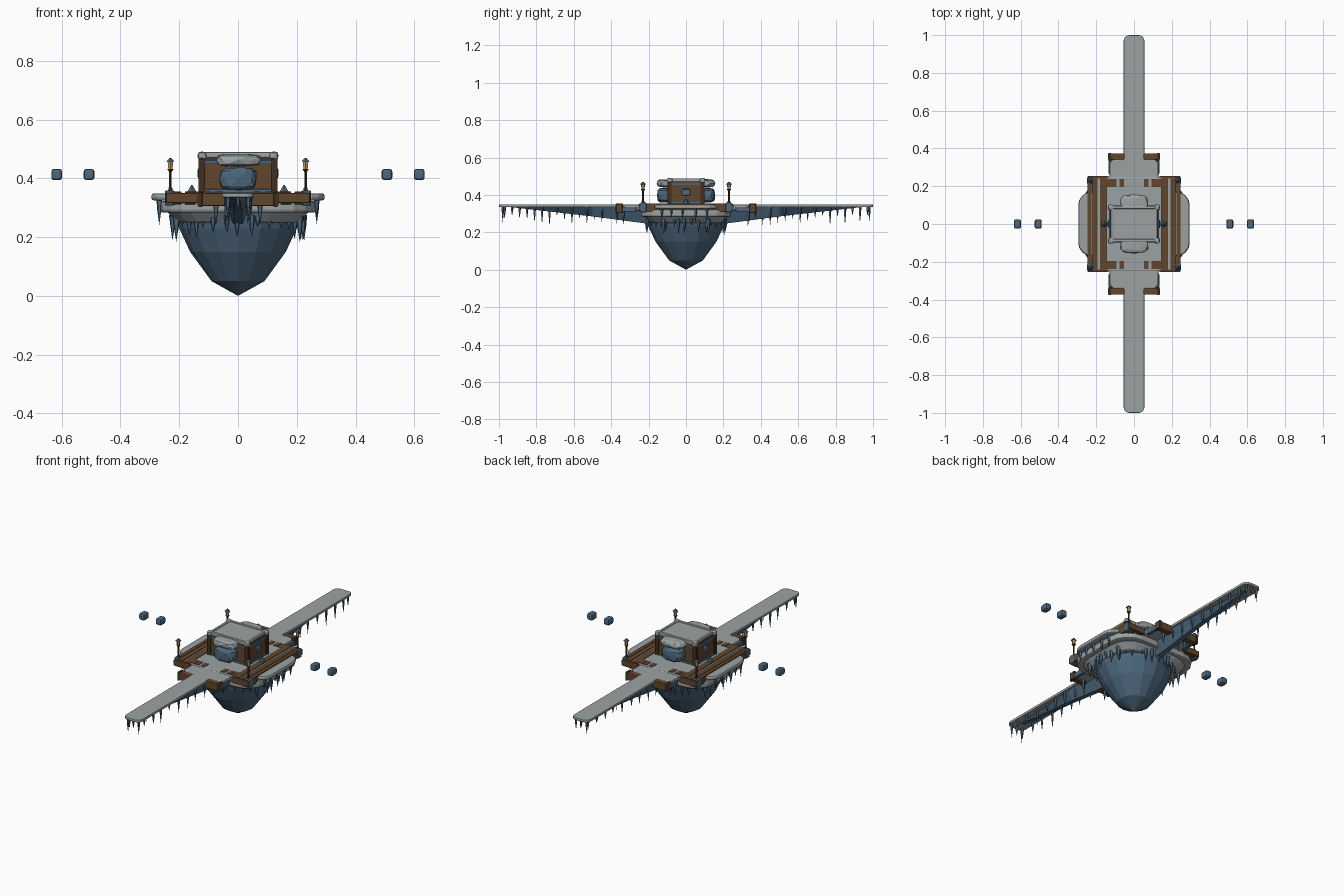
import bpy, bmesh, math, random
from mathutils import Matrix, Vector

random.seed(4)
if "Cube" in bpy.data.objects:
    bpy.data.objects.remove(bpy.data.objects["Cube"])


def material(name, rgb):
    m = bpy.data.materials.new(name)
    m.use_nodes = True
    m.diffuse_color = (*rgb, 1)
    m.node_tree.nodes["Principled BSDF"].inputs["Base Color"].default_value = (*rgb, 1)
    return m


SNOW = material("snow grey", (0.33, 0.36, 0.365))
ICE = material("ice blue", (0.075, 0.14, 0.21))
WOOD = material("brown wood", (0.12, 0.062, 0.027))
DARK = material("dark wood", (0.05, 0.028, 0.014))
GLOW = material("lamp amber", (0.6, 0.34, 0.1))


def finish(name, bm, mat, bevel=0):
    bmesh.ops.recalc_face_normals(bm, faces=bm.faces)
    me = bpy.data.meshes.new(name)
    bm.to_mesh(me)
    bm.free()
    me.materials.append(mat)
    ob = bpy.data.objects.new(name, me)
    bpy.context.collection.objects.link(ob)
    if bevel:
        mod = ob.modifiers.new("bevel", "BEVEL")
        mod.width, mod.segments, mod.limit_method = bevel, 2, "ANGLE"
    return ob


def add_box(bm, c, s):
    bmesh.ops.create_cube(bm, size=1, matrix=Matrix.Translation(c) @ Matrix.Diagonal((*s, 1)))


def box(name, c, s, mat, bevel=0):
    bm = bmesh.new()
    add_box(bm, c, s)
    return finish(name, bm, mat, bevel)


def add_cone(bm, c, r1, r2, h, sides=6):
    bmesh.ops.create_cone(bm, cap_ends=True, segments=sides, radius1=r1, radius2=r2, depth=h,
                          matrix=Matrix.Translation(c))


def icicle(bm, x, y, top, length, r=0.009):
    add_cone(bm, (x, y, top - length * 0.2), r * 0.75, r, length * 0.4, 5)
    add_cone(bm, (x, y, top - length * 0.7), 0, r * 0.75, length * 0.6, 5)


def blob(name, c, s, mat, jitter=0.08):
    bm = bmesh.new()
    bmesh.ops.create_icosphere(bm, subdivisions=2, radius=1)
    for v in bm.verts:
        # push the sphere toward a rounded block
        v.co = Vector([math.copysign(abs(a) ** 0.6, a) for a in v.co])
        v.co *= 1 - random.random() * jitter
        v.co = Vector([c[i] + v.co[i] * s[i] for i in range(3)])
    return finish(name, bm, mat)


def slab(name, w, d, z0, z1, corner, mat, y=0, bevel=0.006, shrink=1):
    """Rounded rectangle extruded upward; shrink narrows its underside."""
    bm = bmesh.new()
    rings = []
    for z, k in ((z0, shrink), (z1, 1)):
        ring = []
        for q in range(4):
            sx, sy = ((1, 1), (-1, 1), (-1, -1), (1, -1))[q]
            for i in range(5):
                a = math.radians(90 * q + 22.5 * i)
                ring.append(bm.verts.new(((sx * (w - corner) + corner * math.cos(a)) * k,
                                          y + (sy * (d - corner) + corner * math.sin(a)) * k, z)))
        rings.append(ring)
    bm.faces.new(rings[0])
    bm.faces.new(rings[1])
    n = len(rings[0])
    for i in range(n):
        j = (i + 1) % n
        bm.faces.new((rings[0][i], rings[0][j], rings[1][j], rings[1][i]))
    return finish(name, bm, mat, bevel)


# Faceted ice keel
bm = bmesh.new()
levels = [(0.05, 0.09), (0.15, 0.163), (0.23, 0.2), (0.29, 0.215)]
tip = bm.verts.new((0, 0, 0))
rings = [[bm.verts.new((r * math.cos(a * math.tau / 16), r * math.sin(a * math.tau / 16), z))
          for a in range(16)] for z, r in levels]
for i in range(16):
    j = (i + 1) % 16
    bm.faces.new((tip, rings[0][j], rings[0][i]))
    for lo, hi in zip(rings, rings[1:]):
        bm.faces.new((lo[i], lo[j], hi[j], hi[i]))
bm.faces.new(rings[-1])
finish("ice_keel", bm, ICE)

# Snow platform, layered
slab("snow_underside", 0.245, 0.225, 0.25, 0.29, 0.13, SNOW, shrink=0.84)
slab("snow_platform", 0.265, 0.24, 0.283, 0.322, 0.12, SNOW, bevel=0.01)
slab("side_terraces", 0.295, 0.17, 0.324, 0.349, 0.07, SNOW, bevel=0.01)
slab("walkway_snow", 0.13, 0.345, 0.318, 0.349, 0.035, SNOW, bevel=0.008)
slab("middle_snow", 0.15, 0.25, 0.318, 0.352, 0.02, SNOW)

# Plank decks on both sides and their end beams
for side, sx in (("left", 1), ("right", -1)):
    bm = bmesh.new()
    for x, w, d in ((0.163, 0.036, 0.25), (0.207, 0.03, 0.25), (0.235, 0.022, 0.235)):
        add_box(bm, (sx * x, 0, 0.333), (w, 2 * d, 0.044))
    finish(side + "_deck_planks", bm, WOOD, 0.003)
    box(side + "_deck_gap", (sx * 0.186, 0, 0.332), (0.016, 0.48, 0.036), SNOW)
    for end, sy in (("back", 1), ("front", -1)):
        tag = f"{end}_{side}"
        box(tag + "_corner_ice", (sx * 0.232, sy * 0.228, 0.333), (0.034, 0.034, 0.052), ICE, 0.006)
        box(tag + "_cross_beam", (sx * 0.19, sy * 0.246, 0.333), (0.11, 0.018, 0.034), WOOD, 0.003)
        box(tag + "_end_block", (sx * 0.091, sy * 0.357, 0.328), (0.095, 0.034, 0.044), WOOD, 0.004)
        box(tag + "_end_cap", (sx * 0.128, sy * 0.357, 0.328), (0.014, 0.04, 0.05), DARK, 0.003)
        box(tag + "_brace", (sx * 0.125, sy * 0.31, 0.323), (0.02, 0.09, 0.026), ICE, 0.004)
        # loose planks showing through the snow
        bm = bmesh.new()
        for x in (0.065, 0.105, 0.133):
            add_box(bm, (sx * x, sy * 0.217, 0.351), (0.026, 0.042, 0.007))
        finish(tag + "_floor_planks", bm, WOOD)
        # lamp post
        p = (sx * 0.23, sy * 0.23)
        bm = bmesh.new()
        add_cone(bm, (*p, 0.358), 0.011, 0.007, 0.02)
        add_cone(bm, (*p, 0.393), 0.005, 0.005, 0.06)
        add_cone(bm, (*p, 0.426), 0.005, 0.012, 0.01)
        finish(tag + "_lamp_post", bm, DARK)
        bm = bmesh.new()
        add_cone(bm, (*p, 0.444), 0.008, 0.011, 0.028)
        finish(tag + "_lamp_light", bm, GLOW)
        bm = bmesh.new()
        add_cone(bm, (*p, 0.463), 0.016, 0.004, 0.012)
        finish(tag + "_lamp_cap", bm, ICE)
    # small ice crystal and round crest beside the house
    bm = bmesh.new()
    add_cone(bm, (sx * 0.157, 0, 0.363), 0.022, 0.002, 0.03)
    finish(side + "_ice_crystal", bm, ICE)
    blob(side + "_wall_crest", (sx * 0.13, 0, 0.418), (0.009, 0.024, 0.018), ICE)
    # floating ice stones
    for n, x in (("inner", 0.507), ("outer", 0.617)):
        box(f"{side}_{n}_floating_stone", (sx * x, 0, 0.413), (0.037, 0.05, 0.039), ICE, 0.01)

# Central house
box("house_walls", (0, 0, 0.41), (0.256, 0.186, 0.13), WOOD)
box("house_base_trim", (0, 0, 0.357), (0.264, 0.194, 0.012), ICE, 0.003)
box("house_top_trim", (0, 0, 0.456), (0.264, 0.194, 0.012), ICE, 0.003)
bm = bmesh.new()
for sx in (1, -1):
    for sy in (1, -1):
        add_box(bm, (sx * 0.123, sy * 0.088, 0.41), (0.022, 0.022, 0.12))
finish("house_corner_posts", bm, DARK)
slab("roof_snow", 0.125, 0.092, 0.465, 0.484, 0.02, SNOW)
bm = bmesh.new()
for s in (1, -1):
    add_box(bm, (0, s * 0.088, 0.479), (0.25, 0.016, 0.02))
    add_box(bm, (s * 0.116, 0, 0.479), (0.016, 0.18, 0.02))
finish("roof_frame", bm, SNOW, 0.005)
for sx in (1, -1):
    for sy in (1, -1):
        blob("roof_corner_snow", (sx * 0.122, sy * 0.088, 0.477), (0.016, 0.016, 0.014), SNOW)
for end, sy in (("back", 1), ("front", -1)):
    blob(end + "_awning_snow", (0, sy * 0.108, 0.462), (0.08, 0.05, 0.023), SNOW)
    blob(end + "_ice_mound", (0, sy * 0.112, 0.398), (0.068, 0.046, 0.042), ICE)

# Long bridges with tapered ice keels
for end, sy in (("back", 1), ("front", -1)):
    slab(end + "_bridge", 0.055, 0.415, 0.335, 0.35, 0.03, SNOW, y=sy * 0.585, bevel=0.003)
    bm = bmesh.new()
    root, mid, far = [[bm.verts.new((x, sy * y, z)) for x, z in ((-w, 0.337), (w, 0.337), (0.3 * w, b), (-0.3 * w, b))]
                      for y, w, b in ((0.16, 0.053, 0.24), (0.5, 0.044, 0.285), (0.93, 0.02, 0.334))]
    for a, b in ((root, mid), (mid, far)):
        for i in range(4):
            j = (i + 1) % 4
            bm.faces.new((a[i], a[j], b[j], b[i]))
    bm.faces.new(root)
    bm.faces.new(far)
    finish(end + "_bridge_ice", bm, ICE)
    bm = bmesh.new()
    for i in range(17):
        y = 0.33 + i * 0.04
        x = (0.042 if i % 2 else -0.042) * random.uniform(0.7, 1)
        icicle(bm, x, sy * y, 0.338, random.uniform(0.05, 0.11), 0.008)
    for x in (-0.035, 0, 0.035):
        icicle(bm, x, sy * 0.98, 0.338, random.uniform(0.05, 0.09), 0.008)
    finish(end + "_bridge_icicles", bm, ICE)

# Icicles around the platform and under the terraces
bm = bmesh.new()
for i in range(36):
    a = math.tau * (i + random.uniform(-0.3, 0.3)) / 36
    icicle(bm, 0.225 * math.cos(a), 0.212 * math.sin(a), 0.275, random.uniform(0.035, 0.09), 0.011)
for sx in (1, -1):
    for y in (-0.13, -0.08, -0.02, 0.05, 0.11):
        icicle(bm, sx * 0.268, y, 0.328, random.uniform(0.05, 0.09), 0.01)
    for sy in (1, -1):
        icicle(bm, sx * 0.21, sy * 0.12, 0.28, 0.095, 0.014)
        icicle(bm, sx * 0.075, sy * 0.335, 0.32, 0.08, 0.01)
finish("platform_icicles", bm, ICE)
